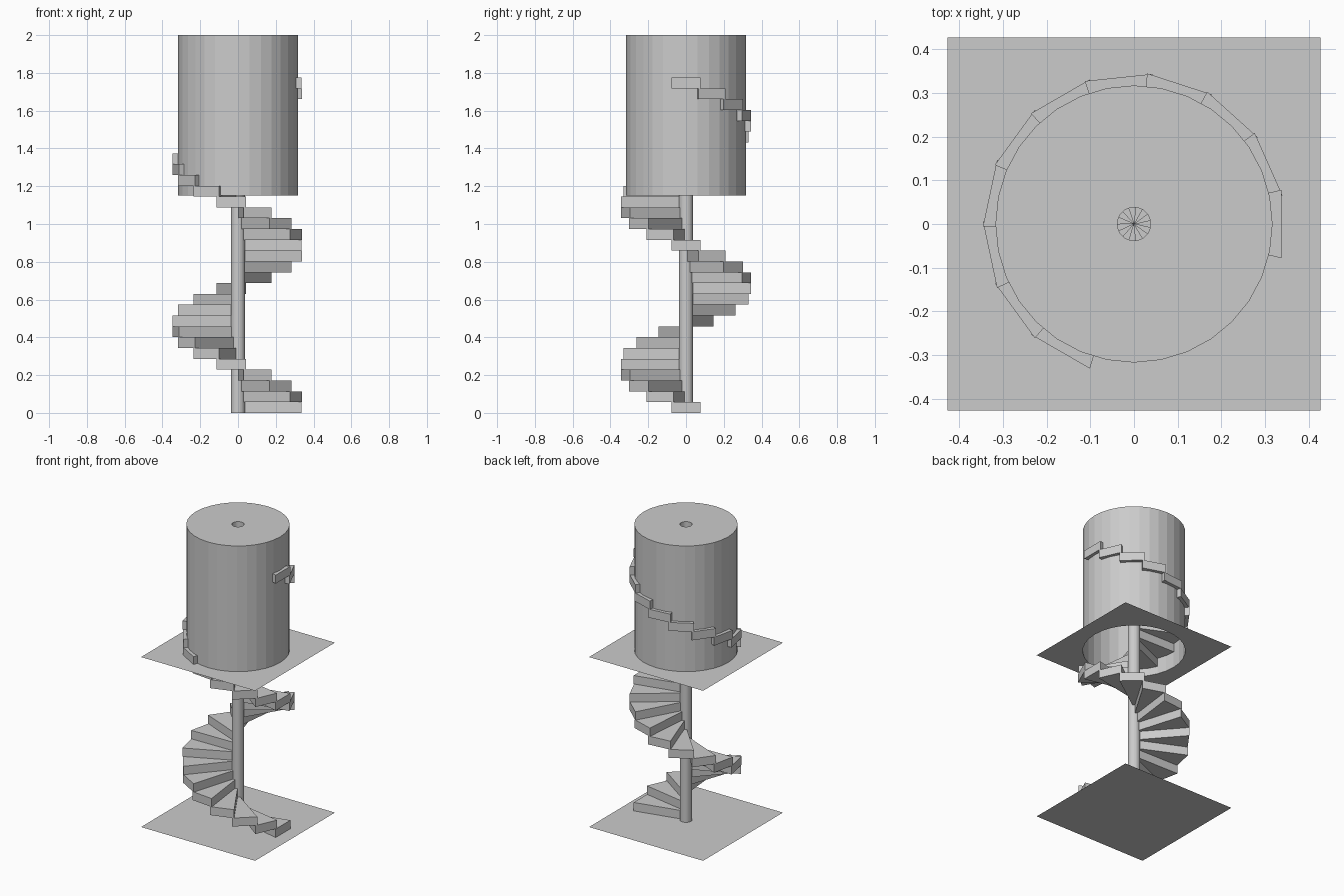
import bpy, bmesh
from math import cos, sin, radians, pi

if "Cube" in bpy.data.objects:
    bpy.data.objects.remove(bpy.data.objects["Cube"])

SIDES = 32
R_WALL, R_POLE, HALF = 0.317, 0.038, 0.427
FLOOR_Z, TOP_Z = 1.15, 2.0
STEPS, RISE, TURN = 31, 1.775 / 31, radians(-24)


def finish(name, bm):
    mesh = bpy.data.meshes.new(name)
    bm.to_mesh(mesh)
    bm.free()
    obj = bpy.data.objects.new(name, mesh)
    bpy.context.collection.objects.link(obj)
    return obj


def ring(bm, r, z):
    return [bm.verts.new((r * cos(2 * pi * i / SIDES), r * sin(2 * pi * i / SIDES), z))
            for i in range(SIDES)]


def bridge(bm, a, b):
    for i in range(SIDES):
        j = (i + 1) % SIDES
        bm.faces.new((a[i], a[j], b[j], b[i]))


# Ground floor sheet
bm = bmesh.new()
bmesh.ops.create_grid(bm, x_segments=1, y_segments=1, size=HALF)
finish("lower_floor", bm)

# Upper floor sheet with a round stairwell opening
bm = bmesh.new()
inner = ring(bm, R_WALL, FLOOR_Z)
outer = []
for v in inner:
    k = HALF / max(abs(v.co.x), abs(v.co.y))
    outer.append(bm.verts.new((v.co.x * k, v.co.y * k, FLOOR_Z)))
bridge(bm, outer, inner)
finish("upper_floor", bm)

# Stairwell drum: open below, ring-shaped lid around the pole
bm = bmesh.new()
low, high = ring(bm, R_WALL, FLOOR_Z), ring(bm, R_WALL, TOP_Z)
bridge(bm, low, high)
bridge(bm, high, ring(bm, R_POLE, TOP_Z))
finish("stairwell_drum", bm)

# Hollow centre pole
bm = bmesh.new()
bridge(bm, ring(bm, R_POLE, 0), ring(bm, R_POLE, TOP_Z))
finish("centre_pole", bm)

# Wedge steps winding clockwise two full turns
tread = bpy.data.meshes.new("step")
bm = bmesh.new()
profile = [(0, 0), (0.337, -0.078), (0.337, 0.078)]
face = bm.faces.new([bm.verts.new((x, y, 0)) for x, y in profile])
new = bmesh.ops.extrude_face_region(bm, geom=[face], use_keep_orig=True)["geom"]
for v in new:
    if isinstance(v, bmesh.types.BMVert):
        v.co.z = RISE
bmesh.ops.recalc_face_normals(bm, faces=bm.faces)
bm.to_mesh(tread)
bm.free()
for i in range(STEPS):
    step = bpy.data.objects.new(f"step_{i + 1:02d}", tread)
    step.location.z = i * RISE
    step.rotation_euler.z = i * TURN
    bpy.context.collection.objects.link(step)
